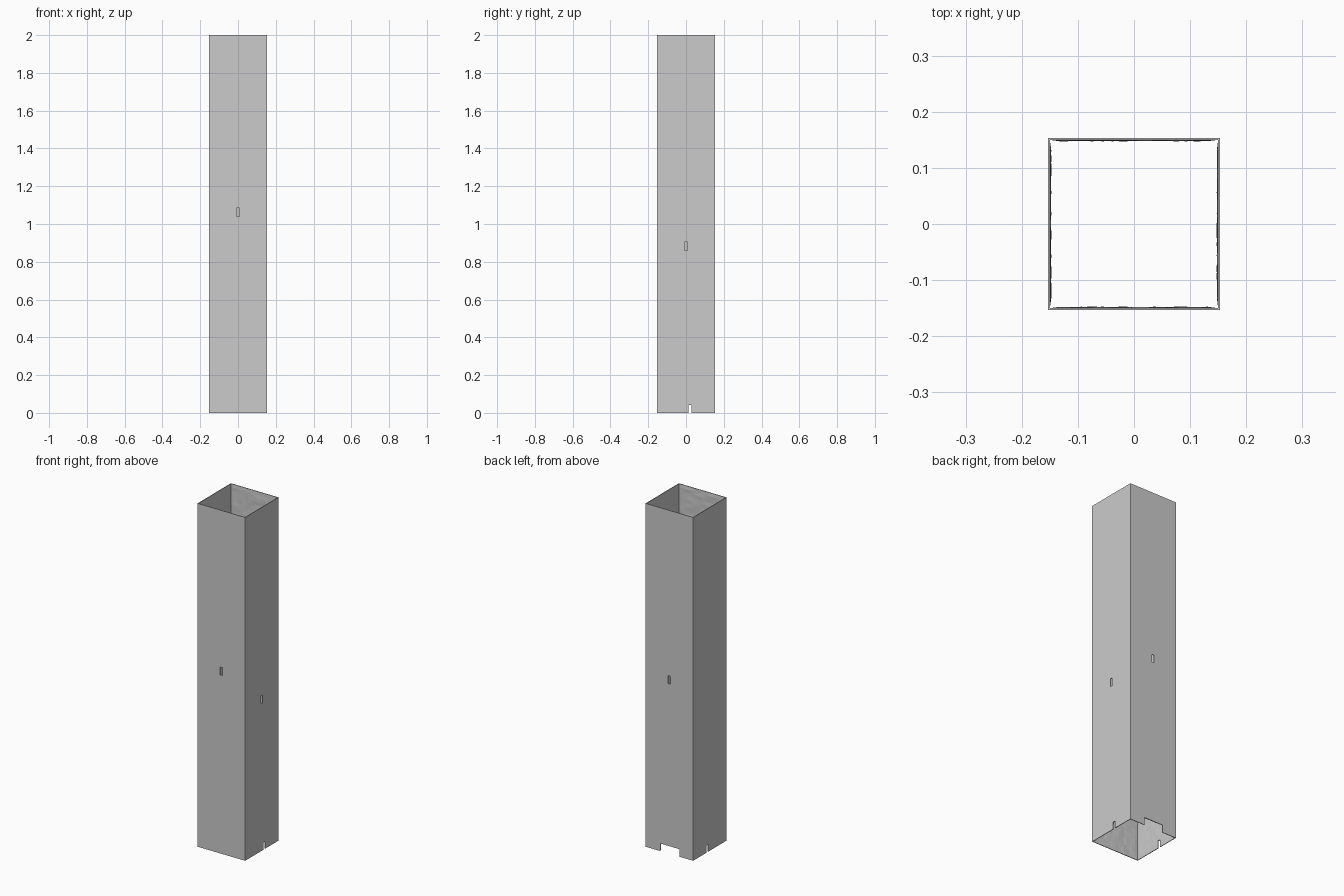
import bpy, bmesh
from mathutils import Vector, noise

if "Cube" in bpy.data.objects:
    bpy.data.objects.remove(bpy.data.objects["Cube"])

H = 2.0          # tube height
R = 0.1535       # outer half width
RI = 0.150       # inner half width


def box(name, center, size):
    bpy.ops.mesh.primitive_cube_add(size=1, location=center)
    ob = bpy.context.object
    ob.name = name
    ob.scale = size
    bpy.ops.object.transform_apply(location=True, rotation=False, scale=True)
    return ob


def rough_core(name, n=16, step=0.02):
    # square prism whose sides carry shallow inward bumps
    bm = bmesh.new()
    sides = [((-1, -1), (1, 0)), ((1, -1), (0, 1)), ((1, 1), (-1, 0)), ((-1, 1), (0, -1))]
    levels = [-0.1] + [i * step for i in range(int(H / step) + 1)] + [H + 0.1]
    rings = []
    for z in levels:
        ring = []
        for (cx, cy), (dx, dy) in sides:
            for i in range(n):
                t = 2 * RI * i / n
                p = Vector((cx * RI + dx * t, cy * RI + dy * t, z))
                if i and 0.001 < z < H - 0.001:
                    d = 0.0012 + 0.0022 * noise.noise(p * 28)
                    p += Vector((-dy, dx, 0)) * max(0.0, min(d, 0.0035))
                ring.append(bm.verts.new(p))
        rings.append(ring)
    m = 4 * n
    for a, b in zip(rings, rings[1:]):
        for i in range(m):
            j = (i + 1) % m
            bm.faces.new((a[i], a[j], b[j], b[i]))
    bm.faces.new(rings[0][::-1])
    bm.faces.new(rings[-1])
    me = bpy.data.meshes.new(name)
    bm.to_mesh(me)
    bm.free()
    ob = bpy.data.objects.new(name, me)
    bpy.context.collection.objects.link(ob)
    return ob


def cut(target, cutter):
    cutter.hide_render = True
    mod = target.modifiers.new("cut", 'BOOLEAN')
    mod.operation = 'DIFFERENCE'
    mod.solver = 'EXACT'
    mod.object = cutter
    bpy.context.view_layer.objects.active = target
    bpy.ops.object.modifier_apply(modifier=mod.name)
    bpy.data.objects.remove(cutter)


# outer column, hollowed by the rough core
tube = box("square_tube", (0, 0, H / 2), (2 * R, 2 * R, H))
cut(tube, rough_core("core_cutter"))

# small slots midway up the front, back and right walls
cut(tube, box("front_slot", (0, -R, 1.063), (0.015, 0.04, 0.046)))
cut(tube, box("back_slot", (0, R, 1.012), (0.015, 0.04, 0.046)))
cut(tube, box("right_slot", (R, 0, 0.882), (0.04, 0.015, 0.046)))

# narrow notches through the left and right feet, wide notch at the back
cut(tube, box("side_notches", (0, 0.022, 0), (0.5, 0.015, 0.084)))
cut(tube, box("back_notch", (-0.003, R, 0), (0.122, 0.04, 0.088)))
